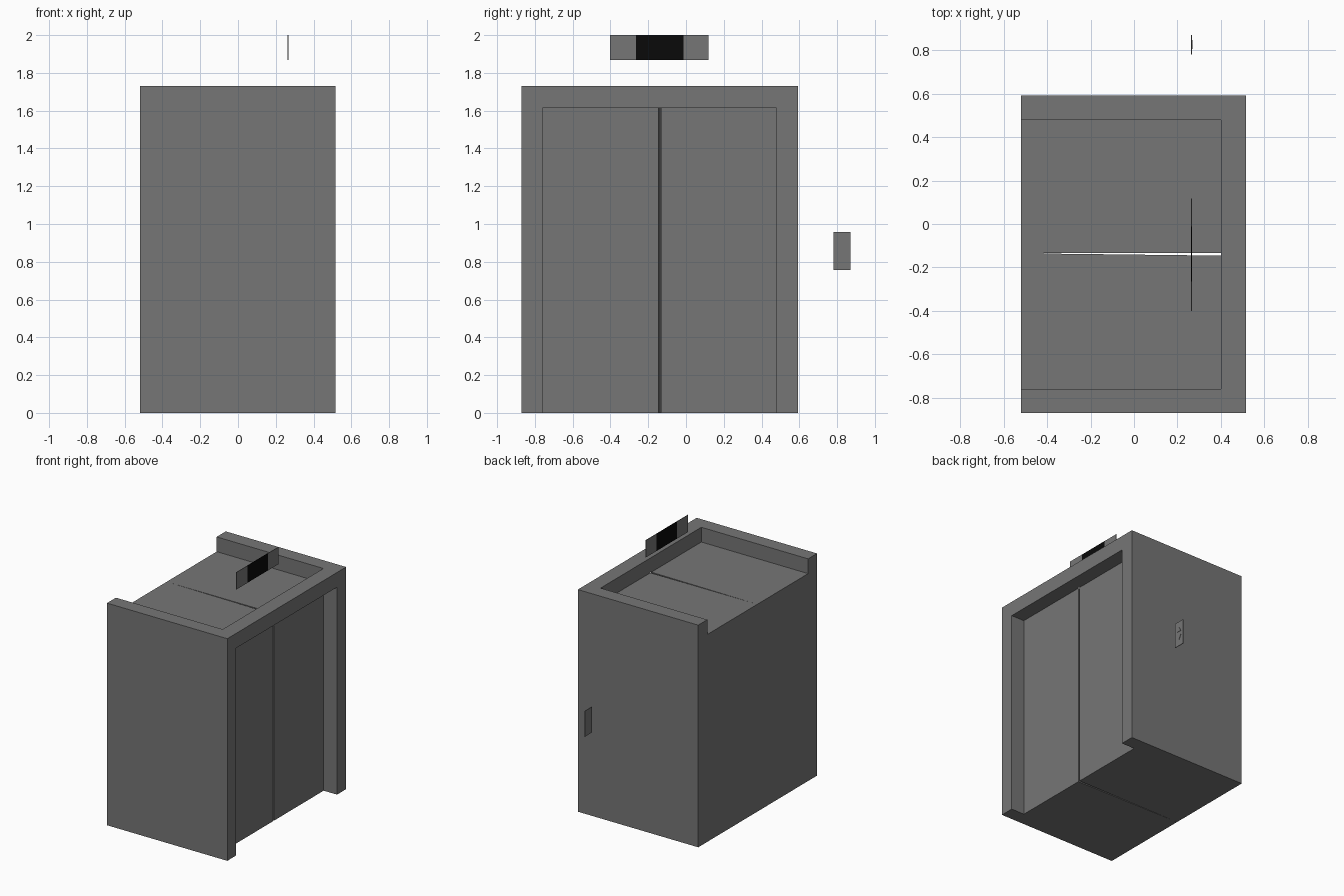
import bpy
import bmesh

if "Cube" in bpy.data.objects:
    bpy.data.objects.remove(bpy.data.objects["Cube"], do_unlink=True)


def material(name, value):
    mat = bpy.data.materials.new(name)
    mat.use_nodes = True
    colour = (value, value, value, 1)
    mat.diffuse_color = colour
    bsdf = mat.node_tree.nodes["Principled BSDF"]
    bsdf.inputs["Base Color"].default_value = colour
    bsdf.inputs["Roughness"].default_value = 0.8
    return mat


GREY = material("mid grey", 0.18)
BLACK = material("black", 0.003)


def prism(name, outline, offset, mat):
    """Sweep a closed outline of 3D points along an offset vector."""
    bm = bmesh.new()
    face = bm.faces.new([bm.verts.new(p) for p in outline])
    swept = bmesh.ops.extrude_face_region(bm, geom=[face])["geom"]
    verts = [v for v in swept if isinstance(v, bmesh.types.BMVert)]
    bmesh.ops.translate(bm, verts=verts, vec=offset)
    bmesh.ops.recalc_face_normals(bm, faces=bm.faces)
    mesh = bpy.data.meshes.new(name)
    bm.to_mesh(mesh)
    bm.free()
    mesh.materials.append(mat)
    obj = bpy.data.objects.new(name, mesh)
    bpy.context.collection.objects.link(obj)
    return obj


def box(name, x, y, z, mat=GREY):
    outline = [(x[0], y[0], z[0]), (x[1], y[0], z[0]),
               (x[1], y[1], z[0]), (x[0], y[1], z[0])]
    return prism(name, outline, (0, 0, z[1] - z[0]), mat)


def cut(target, cutter):
    """Subtract the cutter for good, then discard it."""
    mod = target.modifiers.new("cut", 'BOOLEAN')
    mod.operation = 'DIFFERENCE'
    mod.solver = 'EXACT'
    mod.object = cutter
    bpy.context.view_layer.objects.active = target
    bpy.ops.object.modifier_apply(modifier=mod.name)
    bpy.data.objects.remove(cutter, do_unlink=True)


# Lift shaft: solid block with a doorway recess and an open roof recess
inner = (-0.76, 0.48)
lintel = 1.615
shaft = box("lift_shaft", (-0.52, 0.517), (-0.87, 0.592), (0, 1.73))
cut(shaft, box("doorway_cutter", (0.402, 0.7), inner, (-0.1, lintel)))
cut(shaft, box("roof_cutter", (-0.7, 0.4), inner, (lintel, 1.9)))

# Narrow tapering gap between the two sliding doors
seam = [(0.41, -0.146, -0.1), (0.41, -0.133, -0.1), (-0.51, -0.135, -0.1)]
cut(shaft, prism("seam_cutter", seam, (0, 0, lintel + 0.105), GREY))

# Floor indicator floating above the doorway, dark screen in the middle
plate = (0.263, 0.267)
height = (1.867, 2.0)
box("indicator_end_right", plate, (-0.402, -0.265), height)
box("indicator_screen", plate, (-0.265, -0.012), height, BLACK)
box("indicator_end_left", plate, (-0.012, 0.118), height)

# Call panel beside the doorway with up and down arrow buttons
box("call_panel", plate, (0.78, 0.87), (0.757, 0.957))
for name, z, sign in (("up_button", 0.89, 1), ("down_button", 0.825, -1)):
    arrow = [(plate[1], 0.807, z - sign * 0.016),
             (plate[1], 0.847, z - sign * 0.016),
             (plate[1], 0.827, z + sign * 0.018)]
    prism(name, arrow, (0.003, 0, 0), GREY)
